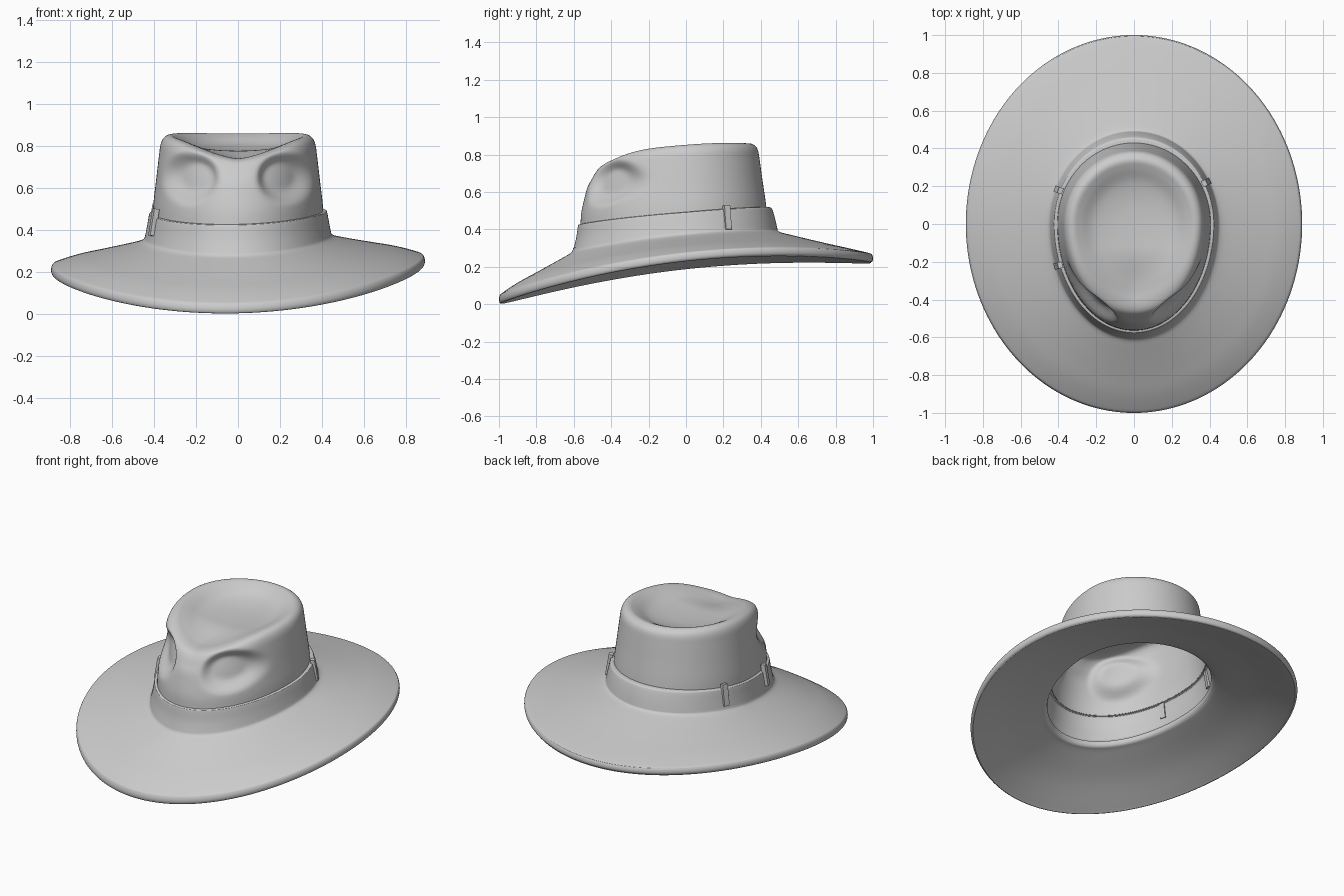
import bpy, bmesh, math
from mathutils import Vector

cube = bpy.data.objects.get("Cube")
if cube:
    bpy.data.objects.remove(cube)

felt = bpy.data.materials.new("grey_felt")
felt.use_nodes = True
GREY = (0.6, 0.6, 0.6, 1)
felt.diffuse_color = GREY
felt.node_tree.nodes["Principled BSDF"].inputs["Base Color"].default_value = GREY

SIDES = 160
STEPS = 6


def smooth(a, b, v):
    t = min(1, max(0, (v - a) / (b - a)))
    return t * t * (3 - 2 * t)


def ring_point(ring, t):
    """Egg-shaped ring: half width, front and back reach, then front, side and back height."""
    rx, front, back, zf, zs, zb = ring
    c, s = math.cos(t), math.sin(t)
    z = zs + (zb - zf) / 2 * s + ((zb + zf) / 2 - zs) * s * s
    return Vector((rx * c, (back if s > 0 else front) * s, z))


def refine(rings):
    """Catmull-Rom smoothing between the given rings."""
    out = []
    for i in range(len(rings) - 1):
        quad = [rings[max(0, i - 1)], rings[i], rings[i + 1], rings[min(len(rings) - 1, i + 2)]]
        for k in range(STEPS):
            u = k / STEPS
            out.append([b + u / 2 * (c - a + u * (2 * a - 5 * b + 4 * c - d + u * (3 * (b - c) + d - a)))
                        for a, b, c, d in zip(*quad)])
    out.append(list(rings[-1]))
    return out


def finish(obj, angle):
    obj.data.materials.append(felt)
    bpy.ops.object.select_all(action='DESELECT')
    obj.select_set(True)
    bpy.context.view_layer.objects.active = obj
    bpy.ops.object.shade_smooth_by_angle(angle=math.radians(angle))


def loft(name, rings, shape, cap=False):
    bm = bmesh.new()
    loops = [[bm.verts.new(shape(ring_point(r, math.tau * i / SIDES))) for i in range(SIDES)]
             for r in refine(rings)]
    for lo, hi in zip(loops, loops[1:]):
        for i in range(SIDES):
            j = (i + 1) % SIDES
            bm.faces.new((lo[i], lo[j], hi[j], hi[i]))
    if cap:
        bm.faces.new(loops[-1])
    mesh = bpy.data.meshes.new(name)
    bm.to_mesh(mesh)
    bm.free()
    obj = bpy.data.objects.new(name, mesh)
    bpy.context.collection.objects.link(obj)
    finish(obj, 40)
    return obj


def lean(p):
    # the brim and band sit slightly higher on one side
    p.z += 0.024 * p.x * (1 - smooth(0.42, 0.6, p.z))
    return p


def pinch(p):
    # V-shaped valley running from the crown dish out over the front
    valley = max(0, 1 - math.hypot(p.x, 0.03) / 0.32)
    p.z -= 0.065 * valley * smooth(-0.12, -0.42, p.y) * smooth(0.6, 0.76, p.z)
    # thumb dents on both front corners
    if p.y < 0 and p.z > 0.45:
        d = math.hypot((abs(p.x) - 0.225) / 0.14, (p.z - 0.65) / 0.13)
        depth = 0.05 * smooth(1.05, 0.45, d) * smooth(-0.1, -0.25, p.y)
        p.x -= math.copysign(0.6 * depth, p.x)
        p.y += 0.8 * depth
    return lean(p)


# Brim: underside from the head opening, round the edge, back over the top
loft("brim", [
    (0.425, 0.585, 0.465, 0.265, 0.345, 0.375),
    (0.435, 0.595, 0.48, 0.235, 0.32, 0.35),
    (0.48, 0.64, 0.54, 0.215, 0.305, 0.33),
    (0.67, 0.81, 0.75, 0.125, 0.265, 0.285),
    (0.85, 0.965, 0.965, 0.02, 0.215, 0.226),
    (0.879, 0.99, 0.99, 0.004, 0.21, 0.225),
    (0.89, 1.0, 1.0, 0.02, 0.225, 0.24),
    (0.886, 0.996, 0.996, 0.045, 0.25, 0.262),
    (0.865, 0.98, 0.98, 0.062, 0.262, 0.272),
    (0.77, 0.9, 0.87, 0.115, 0.29, 0.298),
    (0.66, 0.8, 0.75, 0.17, 0.312, 0.325),
    (0.51, 0.665, 0.57, 0.245, 0.342, 0.368),
    (0.455, 0.615, 0.5, 0.275, 0.36, 0.387),
    (0.443, 0.603, 0.488, 0.3, 0.38, 0.405),
], lean)

# Ribbon band with a small ledge at its top edge
loft("hat_band", [
    (0.445, 0.605, 0.49, 0.285, 0.37, 0.397),
    (0.435, 0.588, 0.477, 0.35, 0.42, 0.455),
    (0.425, 0.578, 0.462, 0.415, 0.475, 0.505),
    (0.42, 0.573, 0.452, 0.425, 0.485, 0.517),
    (0.405, 0.562, 0.428, 0.428, 0.486, 0.52),
], lean)

# Crown: sides, rounded rim and dished top
loft("crown", [
    (0.406, 0.564, 0.43, 0.425, 0.483, 0.515),
    (0.402, 0.558, 0.423, 0.5, 0.54, 0.57),
    (0.39, 0.532, 0.408, 0.61, 0.64, 0.67),
    (0.377, 0.503, 0.394, 0.72, 0.75, 0.77),
    (0.368, 0.482, 0.384, 0.765, 0.81, 0.825),
    (0.35, 0.455, 0.365, 0.79, 0.842, 0.85),
    (0.32, 0.41, 0.335, 0.8, 0.852, 0.86),
    (0.28, 0.35, 0.295, 0.795, 0.836, 0.845),
    (0.21, 0.26, 0.22, 0.785, 0.8, 0.808),
    (0.11, 0.13, 0.12, 0.778, 0.783, 0.786),
    (0.004, 0.004, 0.004, 0.778, 0.778, 0.778),
], pinch, cap=True)

# Narrow keeper loops holding the band
for name, side, y in (("band_loop_left", 1, 0.22), ("band_loop_right_back", -1, 0.18),
                      ("band_loop_right_front", -1, -0.22)):
    reach = 0.47 if y > 0 else 0.59
    x = side * 0.432 * math.sqrt(1 - (y / reach) ** 2)
    normal = Vector((x / 0.432 ** 2, y / reach ** 2, 0.0))
    bpy.ops.mesh.primitive_cube_add(size=1, location=(x, y, 0.45 + 0.06 * y))
    loop = bpy.context.object
    loop.name = name
    loop.scale = (0.026, 0.034, 0.13)
    loop.rotation_euler = (0, -side * 0.0 - 0.16, math.atan2(normal.y, normal.x))
    bevel = loop.modifiers.new("soft_edges", 'BEVEL')
    bevel.width = 0.008
    bevel.segments = 3
    finish(loop, 40)
